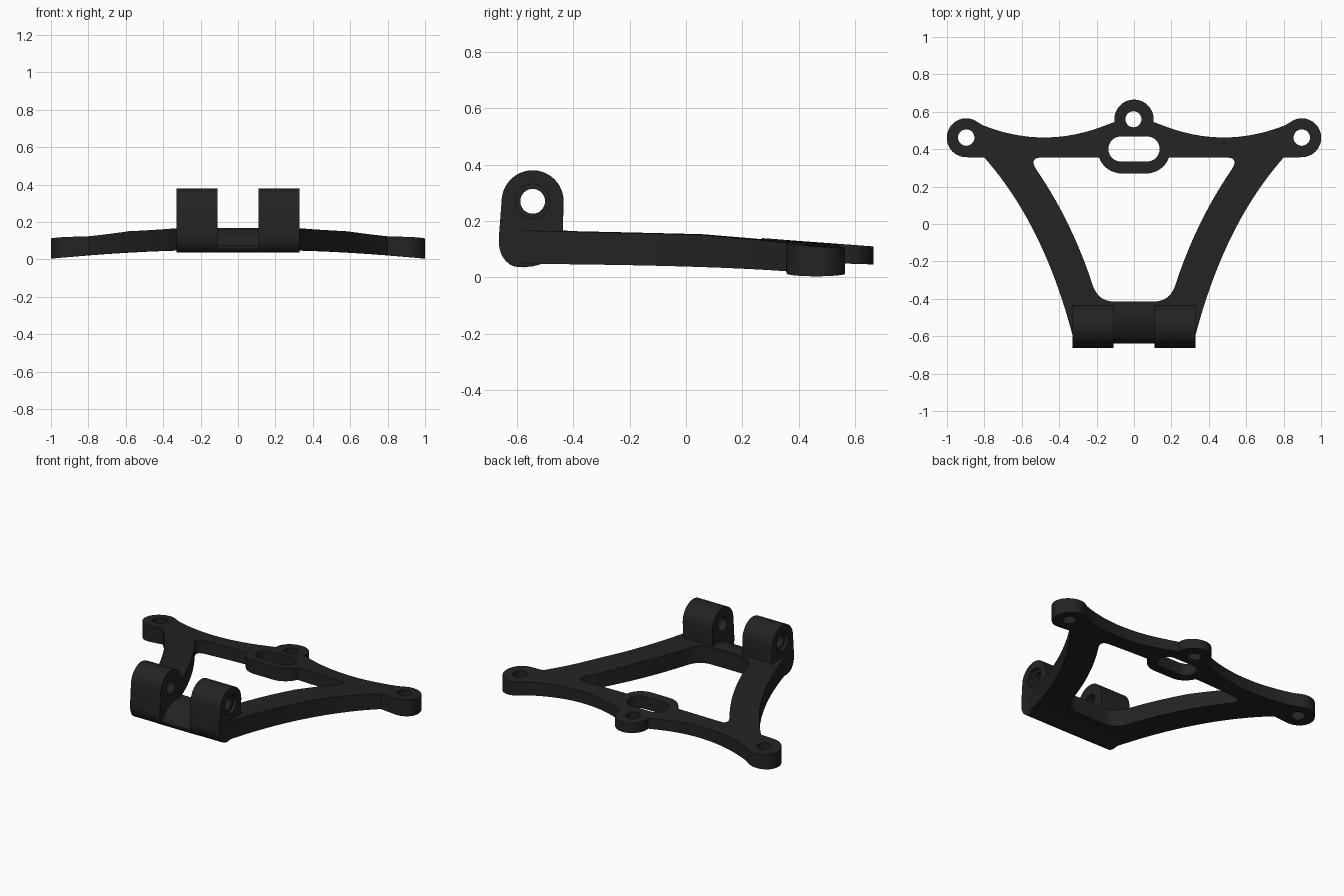
import bpy, bmesh, math
from mathutils import Vector

if "Cube" in bpy.data.objects:
    bpy.data.objects.remove(bpy.data.objects["Cube"])

black = bpy.data.materials.new("matte black")
black.diffuse_color = (0.017, 0.017, 0.017, 1)
black.use_nodes = True
black.node_tree.nodes["Principled BSDF"].inputs["Base Color"].default_value = black.diffuse_color


def arc(cx, cy, r, a0, a1, n=16):
    return [(cx + r * math.cos(math.radians(a0 + (a1 - a0) * i / n)),
             cy + r * math.sin(math.radians(a0 + (a1 - a0) * i / n))) for i in range(n + 1)]


def bezier(a, b, c, n=16):
    pts = []
    for i in range(n + 1):
        t = i / n
        pts.append(tuple((1 - t) ** 2 * a[k] + 2 * t * (1 - t) * b[k] + t * t * c[k] for k in (0, 1)))
    return pts


def mirrored(half):
    """Close a right-hand half outline with its mirror image."""
    pts = half + [(-x, y) for x, y in reversed(half)]
    out = []
    for p in pts:
        if not out or (Vector(p) - Vector(out[-1])).length > 1e-4:
            out.append(p)
    if (Vector(out[0]) - Vector(out[-1])).length < 1e-4:
        out.pop()
    return out


def circle(cx, cy, r, n=32):
    return arc(cx, cy, r, 0, 360, n)[:-1]


def add_object(name, bm):
    bmesh.ops.recalc_face_normals(bm, faces=bm.faces)
    mesh = bpy.data.meshes.new(name)
    bm.to_mesh(mesh)
    bm.free()
    ob = bpy.data.objects.new(name, mesh)
    bpy.context.collection.objects.link(ob)
    mesh.materials.append(black)
    return ob


def smooth(ob):
    bpy.ops.object.select_all(action='DESELECT')
    ob.select_set(True)
    bpy.context.view_layer.objects.active = ob
    bpy.ops.object.shade_smooth_by_angle(angle=math.radians(32))


def side_prism(name, profile, x0, x1):
    """Extrude a (y, z) profile along x."""
    bm = bmesh.new()
    face = bm.faces.new([bm.verts.new((x0, y, z)) for y, z in profile])
    ext = bmesh.ops.extrude_face_region(bm, geom=[face])
    bmesh.ops.translate(bm, vec=(x1 - x0, 0, 0),
                        verts=[v for v in ext['geom'] if isinstance(v, bmesh.types.BMVert)])
    return add_object(name, bm)


def bore(ob, y, z, r, x0, x1):
    """Cut a round hole along x."""
    cutter = side_prism("bore_cutter", circle(y, z, r), x0, x1)
    mod = ob.modifiers.new("bore", 'BOOLEAN')
    mod.operation, mod.solver, mod.object = 'DIFFERENCE', 'EXACT', cutter
    bpy.context.view_layer.objects.active = ob
    bpy.ops.object.modifier_apply(modifier=mod.name)
    bpy.data.objects.remove(cutter)


# Arched frame: plan outline with ears and rear tab
outline = mirrored(
    [(0, -0.50), (0.11, -0.50), (0.12, -0.59)]
    + bezier((0.33, -0.59), (0.485, 0.0), (0.80, 0.355), 24)
    + arc(0.897, 0.461, 0.104, -90, 115, 28)
    + [(x, 0.4625 + 0.083 * ((x - 0.48) / 0.37) ** 2) for x in [0.81 - 0.05 * i for i in range(14)]]
    + arc(0, 0.56, 0.105, -8, 90, 16))

# Central window, with the slot boss bulging into it
window = mirrored(
    [(0, -0.414)]
    + bezier((0.11, -0.414), (0.19, -0.414), (0.22, -0.33), 8)
    + bezier((0.22, -0.33), (0.333, 0.0175), (0.525, 0.295), 20)
    + bezier((0.525, 0.295), (0.56, 0.355), (0.495, 0.355), 8)
    + arc(0.065, 0.40, 0.13, -20, -90, 10) + [(0, 0.27)])

slot = arc(0.07, 0.401, 0.067, -90, 90) + arc(-0.07, 0.401, 0.067, 90, 270)
loops = [outline, window, slot, circle(-0.003, 0.56, 0.043)]
loops += [circle(s * 0.897, 0.462, 0.044) for s in (-1, 1)]


def top_z(x, y):
    crown = 0.168 - 0.02 * (y + 0.57) if y < 0.05 else 0.156 - 0.075 * (y - 0.05)
    return crown - 0.015 * x * x


def bottom_z(x, y):
    return 0.054 - 0.05 * x * x - (0.03 * (y - 0.4) * (1 - abs(x)) if y > 0.4 else 0)


bm = bmesh.new()
for loop in loops:
    vs = [bm.verts.new((x, y, 0)) for x, y in loop]
    for i, v in enumerate(vs):
        bm.edges.new((v, vs[(i + 1) % len(vs)]))
bmesh.ops.triangle_fill(bm, use_beauty=True, use_dissolve=False, edges=bm.edges[:])
# Slice the plate so it can follow the arch
cuts = [((i * 0.1 + 0.003, 0, 0), (1, 0, 0)) for i in range(-9, 10)]
cuts += [((0, y, 0), (0, 1, 0)) for y in (-0.35, -0.2, 0.05, 0.2, 0.4, 0.5)]
for co, no in cuts:
    bmesh.ops.bisect_plane(bm, geom=bm.verts[:] + bm.edges[:] + bm.faces[:],
                           plane_co=co, plane_no=no, dist=1e-5)
ext = bmesh.ops.extrude_face_region(bm, geom=bm.faces[:])
upper = {v for v in ext['geom'] if isinstance(v, bmesh.types.BMVert)}
for v in bm.verts:
    v.co.z = (top_z if v in upper else bottom_z)(v.co.x, v.co.y)
smooth(add_object("arched_frame", bm))

# Cross bar joining the two hinge lugs, hollowed at its upper front
nose = bezier((-0.64, 0.075), (-0.64, 0.035), (-0.575, 0.036), 8)
bar = ([(-0.42, 0.166), (-0.49, 0.167)]
       + bezier((-0.50, 0.167), (-0.60, 0.15), (-0.64, 0.075), 10)[:-1]
       + nose + [(-0.54, 0.04), (-0.49, 0.054), (-0.42, 0.054)])
smooth(side_prism("cross_bar", bar, -0.15, 0.15))

# Hinge lugs with counterbored pivot holes
PY, PZ = -0.544, 0.27
lug = (arc(PY, PZ, 0.11, 0, 175, 24)
       + [(-0.664, 0.14)]
       + bezier((-0.664, 0.12), (-0.655, 0.035), (-0.575, 0.036), 12)
       + [(-0.54, 0.04), (-0.49, 0.054), (-0.436, 0.056), (-0.436, 0.2)])
for side, s in (("left", -1), ("right", 1)):
    ob = side_prism(side + "_hinge_lug", lug, s * 0.11, s * 0.328)
    bore(ob, PY, PZ, 0.044, s * 0.05, s * 0.4)
    bore(ob, PY, PZ, 0.061, s * 0.305, s * 0.4)
    smooth(ob)
